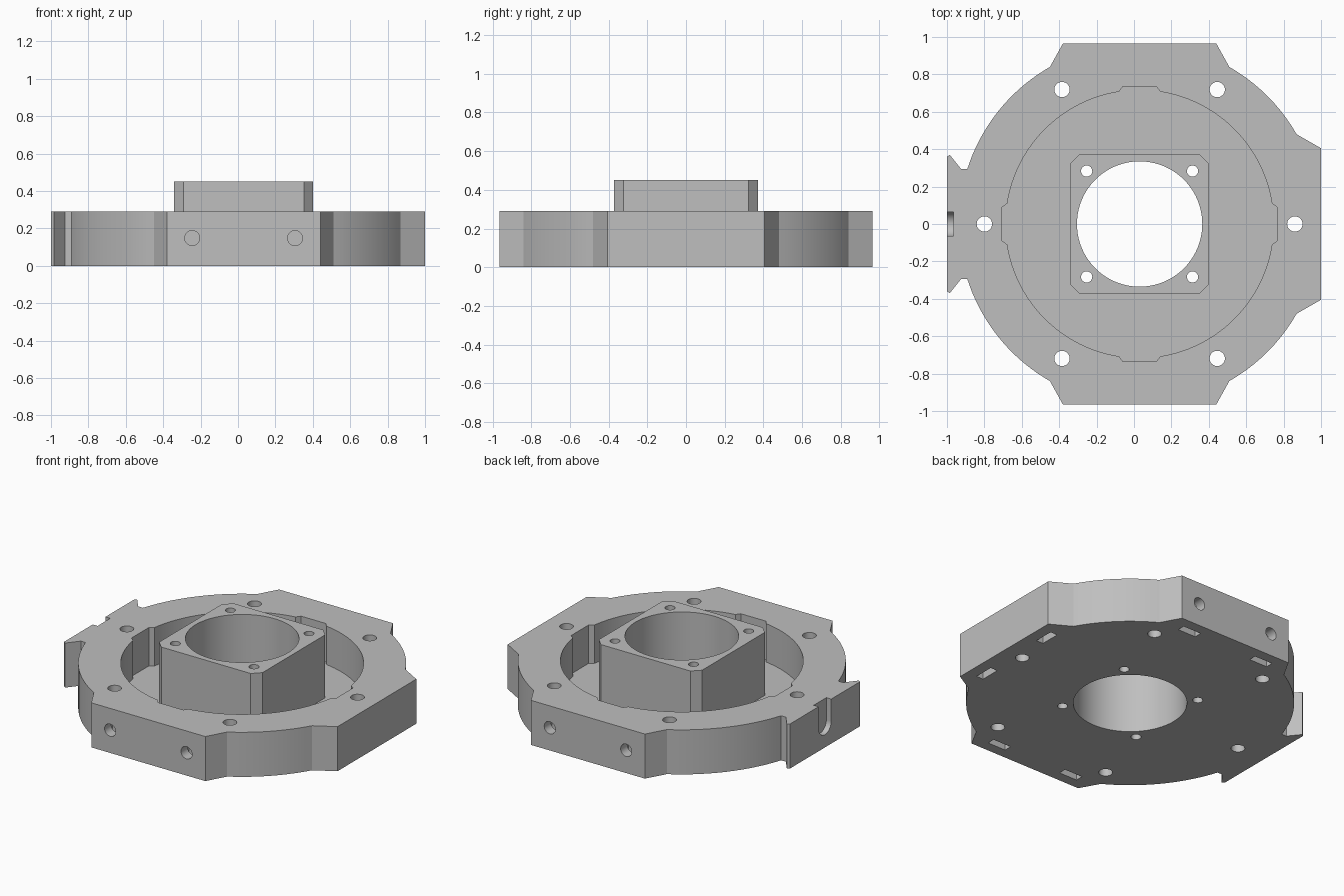
import bpy, bmesh, math
from mathutils import Matrix

if "Cube" in bpy.data.objects:
    bpy.data.objects.remove(bpy.data.objects["Cube"], do_unlink=True)

CX = 0.03           # centre of the bore and ring
R_OUT, R_IN = 0.967, 0.716
H, FLOOR, TOP = 0.29, 0.04, 0.45

grey = bpy.data.materials.new("grey")
grey.diffuse_color = (0.52, 0.52, 0.52, 1)
grey.use_nodes = True
grey.node_tree.nodes["Principled BSDF"].inputs["Base Color"].default_value = (0.52, 0.52, 0.52, 1)


def arc(r, a0, a1, n):
    """Points on a circle from angle a0 to a1 (radians)."""
    return [(r * math.cos(a0 + (a1 - a0) * i / n), r * math.sin(a0 + (a1 - a0) * i / n))
            for i in range(n + 1)]


def circle(r, n=32):
    return arc(r, 0, math.tau, n)[:-1]


def prism(name, pts, z0, z1, matrix=None):
    """Extrude a closed outline from z0 to z1."""
    bm = bmesh.new()
    face = bm.faces.new([bm.verts.new((x, y, z0)) for x, y in pts])
    top = bmesh.ops.extrude_face_region(bm, geom=[face])["geom"]
    bmesh.ops.translate(bm, vec=(0, 0, z1 - z0),
                        verts=[v for v in top if isinstance(v, bmesh.types.BMVert)])
    bm.transform(matrix or Matrix.Translation((CX, 0, 0)))
    bmesh.ops.recalc_face_normals(bm, faces=bm.faces)
    mesh = bpy.data.meshes.new(name)
    bm.to_mesh(mesh)
    bm.free()
    mesh.materials.append(grey)
    ob = bpy.data.objects.new(name, mesh)
    bpy.context.collection.objects.link(ob)
    return ob


def combine(body, other, op="DIFFERENCE"):
    """Apply a boolean and discard the helper."""
    other.hide_render = True
    mod = body.modifiers.new("bool", "BOOLEAN")
    mod.operation, mod.solver, mod.object = op, "EXACT", other
    bpy.context.view_layer.objects.active = body
    bpy.ops.object.modifier_apply(modifier=mod.name)
    bpy.data.objects.remove(other, do_unlink=True)


def drill(body, r, x, y, n=32):
    combine(body, prism("hole_cutter", circle(r, n), -0.1, 0.6, Matrix.Translation((CX + x, y, 0))))


def rect(w, h):
    return [(-w, -h), (w, -h), (w, h), (-w, h)]


# Outer plate: round outline with three flats and a hooked flat on the -x side
half = [(0.97, 0.405)]
half += arc(R_OUT, math.atan2(0.48, 0.84), math.atan2(0.84, 0.48), 10)
half += [(0.41, 0.965), (-0.41, 0.965)]
half += arc(R_OUT, math.atan2(0.84, -0.48), math.atan2(0.295, -0.92), 18)
half += [(-0.955, 0.295), (-1.015, 0.37), (-1.03, 0.36)]
body = prism("mounting_ring", half + [(x, -y) for x, y in reversed(half)], 0, H)

# Round pocket with a shallow key notch on each side
quarter = [(0.735, -0.09), (0.735, 0.09)]
quarter += arc(R_IN, math.asin(0.11 / R_IN), math.pi / 2 - math.asin(0.11 / R_IN), 24)
pocket = []
for k in range(4):
    c, s = round(math.cos(k * math.pi / 2)), round(math.sin(k * math.pi / 2))
    pocket += [(x * c - y * s, x * s + y * c) for x, y in quarter]
combine(body, prism("pocket_cutter", pocket, FLOOR, 0.6))

# Square central tower with chamfered corners
a, b = 0.372, 0.322
tower = [(a, -b), (a, b), (b, a), (-b, a), (-a, b), (-a, -b), (-b, -a), (b, -a)]
combine(body, prism("tower", tower, 0.02, TOP), "UNION")

# Central bore, tower screw holes and ring bolt holes
drill(body, 0.335, 0, 0, 96)
for sx in (-1, 1):
    for sy in (-1, 1):
        drill(body, 0.03, sx * 0.283, sy * 0.283, 24)
for k in range(6):
    ang = k * math.pi / 3
    drill(body, 0.041, 0.83 * math.cos(ang), 0.83 * math.sin(ang))

# Side screw holes and the nut slots below them, on three flats
for turn in (-1, 0, 1):
    spin = Matrix.Translation((CX, 0, 0)) @ Matrix.Rotation(turn * math.pi / 2, 4, "Z")
    for s in (-0.275, 0.275):
        along_x = spin @ Matrix.Translation((0, s, 0.148)) @ Matrix.Rotation(math.pi / 2, 4, "Y")
        combine(body, prism("side_hole_cutter", circle(0.04), 0.79, 1.1, along_x))
        combine(body, prism("nut_slot_cutter", rect(0.025, 0.065), -0.1, 0.215,
                            spin @ Matrix.Translation((0.872, s, 0))))

# Rounded cable groove and its hole on the hooked flat
to_side = Matrix.Translation((0, 0, 0.148)) @ Matrix(
    ((0, 0, 1, 0), (1, 0, 0, 0), (0, 1, 0, 0), (0, 0, 0, 1)))
groove = arc(0.065, math.pi, math.tau, 20) + [(0.065, 0.3), (-0.065, 0.3)]
combine(body, prism("groove_cutter", groove, -1.2, -0.965, to_side))
combine(body, prism("cable_hole_cutter", circle(0.035), -1.2, -0.8, to_side))

# Smooth curved walls, keep edges sharp
bpy.ops.object.select_all(action="DESELECT")
body.select_set(True)
bpy.context.view_layer.objects.active = body
bpy.ops.object.shade_smooth_by_angle(angle=math.radians(25))
